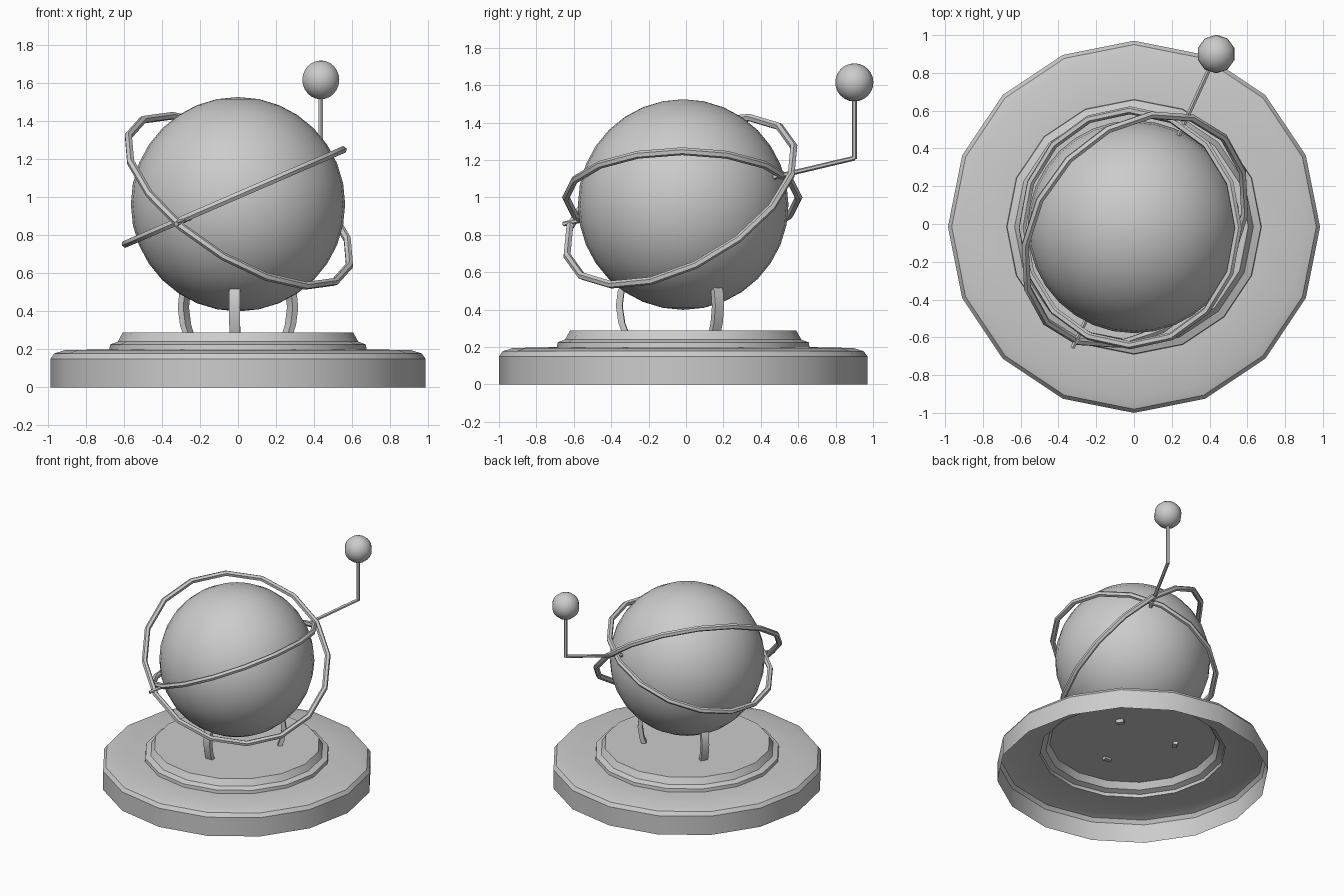
import bpy, bmesh, math
from mathutils import Vector, Matrix

if "Cube" in bpy.data.objects:
    bpy.data.objects.remove(bpy.data.objects["Cube"])

CY = -0.015  # y of the stand's axis


def finish(name, bm, smooth=35):
    bmesh.ops.recalc_face_normals(bm, faces=bm.faces)
    me = bpy.data.meshes.new(name)
    bm.to_mesh(me)
    bm.free()
    ob = bpy.data.objects.new(name, me)
    bpy.context.collection.objects.link(ob)
    bpy.ops.object.select_all(action='DESELECT')
    ob.select_set(True)
    bpy.context.view_layer.objects.active = ob
    bpy.ops.object.shade_smooth_by_angle(angle=math.radians(smooth))
    return ob


def bridge(bm, a, b):
    n = len(a)
    for i in range(n):
        bm.faces.new((a[i], a[(i + 1) % n], b[(i + 1) % n], b[i]))


def ball(name, centre, radius, seg, rings):
    bm = bmesh.new()
    bmesh.ops.create_uvsphere(bm, u_segments=seg, v_segments=rings, radius=radius,
                              matrix=Matrix.Translation(centre))
    finish(name, bm, 60)


def hoop(name, centre, normal, start, radius, tube=0.021, seg=16, sides=6):
    n = Vector(normal).normalized()
    u = Vector(start)
    u = (u - n * u.dot(n)).normalized()
    v = n.cross(u)
    bm = bmesh.new()
    loops = []
    for i in range(seg):
        a = math.tau * i / seg
        out = u * math.cos(a) + v * math.sin(a)
        loops.append([bm.verts.new(Vector(centre) + out * (radius + tube * math.cos(math.tau * j / sides))
                                   + n * tube * math.sin(math.tau * j / sides)) for j in range(sides)])
    for i in range(seg):
        bridge(bm, loops[i], loops[(i + 1) % seg])
    finish(name, bm)


def rod(name, a, b, radius=0.013, sides=6):
    a, b = Vector(a), Vector(b)
    d = b - a
    bm = bmesh.new()
    m = Matrix.Translation((a + b) / 2) @ d.to_track_quat('Z', 'Y').to_matrix().to_4x4()
    bmesh.ops.create_cone(bm, cap_ends=True, segments=sides, radius1=radius, radius2=radius,
                          depth=d.length, matrix=m)
    finish(name, bm)


# Stepped stand: a lathed shell, open underneath
profile = [(0.985, 0), (0.985, 0.15), (0.965, 0.178), (0.91, 0.195), (0.675, 0.2),
           (0.672, 0.225), (0.645, 0.235), (0.632, 0.24), (0.605, 0.288)]
bm = bmesh.new()
loops = [[bm.verts.new((r * math.cos(math.tau * i / 16), CY + r * math.sin(math.tau * i / 16), z))
          for i in range(16)] for r, z in profile]
for a, b in zip(loops, loops[1:]):
    bridge(bm, a, b)
bm.faces.new(loops[-1])
finish("stand", bm)

# Main globe
ball("globe", (0, CY, 0.962), 0.563, 32, 16)

# Three curved legs with a rectangular section
leg_path = [(0.305, 0.265), (0.329, 0.33), (0.342, 0.42), (0.332, 0.5), (0.30, 0.56)]
for k, deg in enumerate((33, 147, 267)):
    a = math.radians(deg)
    out, side = Vector((math.cos(a), math.sin(a), 0)), Vector((-math.sin(a), math.cos(a), 0))
    bm = bmesh.new()
    loops = []
    for r, z in leg_path:
        c = Vector((0, CY, z)) + out * r
        loops.append([bm.verts.new(c + out * s * 0.017 + side * t * 0.028)
                      for s, t in ((-1, -1), (1, -1), (1, 1), (-1, 1))])
    for p, q in zip(loops, loops[1:]):
        bridge(bm, p, q)
    bm.faces.new(loops[0])
    bm.faces.new(loops[-1])
    finish(f"leg_{k + 1}", bm)

# Two tilted hoops hinged on a common axis
t = math.radians(23.4)
hoop("inner_hoop", (-0.02, -0.02, 1.0), (-math.sin(t), 0, math.cos(t)), (0, 1, 0), 0.622)
hoop("outer_hoop", (0.005, -0.03, 0.98), (0.5, -0.43, 0.75), (0.446, 0.896, 0.2), 0.678)

# Hinge pin, bent arm and small satellite ball
rod("front_pin", (-0.325, -0.655, 0.858), (-0.24, -0.48, 0.895))
rod("arm", (0.237, 0.47, 1.108), (0.435, 0.9, 1.21))
rod("arm_upright", (0.435, 0.9, 1.205), (0.435, 0.9, 1.55))
ball("satellite", (0.435, 0.9, 1.615), 0.102, 10, 12)
